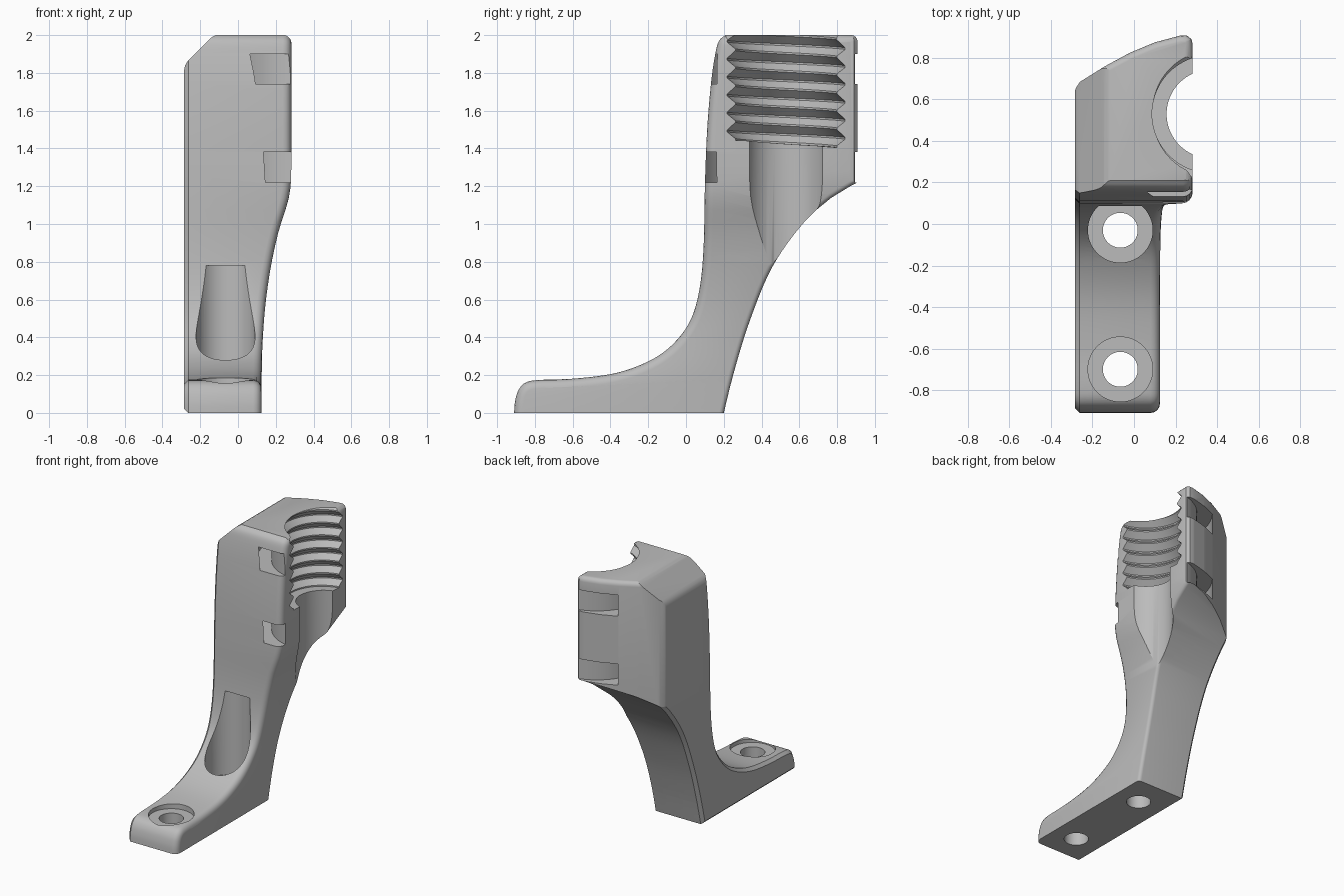
import bpy, bmesh, math
from mathutils import Vector

if "Cube" in bpy.data.objects:
    bpy.data.objects.remove(bpy.data.objects["Cube"], do_unlink=True)

grey = bpy.data.materials.new("plain grey")
grey.use_nodes = True
grey.diffuse_color = (0.5, 0.5, 0.5, 1)
grey.node_tree.nodes["Principled BSDF"].inputs["Base Color"].default_value = (0.5, 0.5, 0.5, 1)


def finish(name, bm):
    bmesh.ops.recalc_face_normals(bm, faces=bm.faces)
    mesh = bpy.data.meshes.new(name)
    bm.to_mesh(mesh)
    bm.free()
    mesh.materials.append(grey)
    ob = bpy.data.objects.new(name, mesh)
    bpy.context.collection.objects.link(ob)
    return ob


def loft(name, rings):
    """Skin closed rings of equal length and cap both ends."""
    bm = bmesh.new()
    rows = [[bm.verts.new(p) for p in ring] for ring in rings]
    n = len(rows[0])
    for a, b in zip(rows, rows[1:]):
        for i in range(n):
            bm.faces.new((a[i], a[(i + 1) % n], b[(i + 1) % n], b[i]))
    bm.faces.new(rows[0])
    bm.faces.new(rows[-1])
    return finish(name, bm)


def circle(radius, x, y, z, n=64):
    return [(x + radius * math.cos(t * math.tau / n), y + radius * math.sin(t * math.tau / n), z)
            for t in range(n)]


def cylinder(name, radius, x, y, z0, z1):
    return loft(name, [circle(radius, x, y, z) for z in (z0, z1)])


def smooth_curve(pts, steps=5):
    """Spline through 2D points."""
    pts = [Vector(p) for p in pts]
    out = []
    for i in range(len(pts) - 1):
        p0, p1, p2, p3 = pts[max(i - 1, 0)], pts[i], pts[i + 1], pts[min(i + 2, len(pts) - 1)]
        m1, m2 = (p2 - p0) / 2, (p3 - p1) / 2
        for s in range(steps):
            t = s / steps
            out.append(p1 * (2*t**3 - 3*t**2 + 1) + m1 * (t**3 - 2*t**2 + t)
                       + p2 * (3*t**2 - 2*t**3) + m2 * (t**3 - t**2))
    return out + [pts[-1]]


def at_height(curve, z):
    for a, b in zip(curve, curve[1:]):
        if a.y <= z <= b.y and b.y > a.y:
            return a.x + (b.x - a.x) * (z - a.y) / (b.y - a.y)
    return curve[-1].x


def inward(curve, i, side):
    """Unit normal pointing into the body, side is +1 for front and -1 for back."""
    d = curve[min(i + 1, len(curve) - 1)] - curve[max(i - 1, 0)]
    return Vector((d.y, -d.x)).normalized() * side


# Outlines: front and back as (y, z), right-hand flank as (x, z)
front = smooth_curve([(-.91, 0), (-.905, .06), (-.887, .12), (-.85, .16), (-.78, .174), (-.6, .181),
                      (-.4, .205), (-.25, .25), (-.12, .32), (-.02, .42), (.04, .53), (.077, .69),
                      (.094, .9), (.1, 1.2), (.112, 1.5), (.133, 1.75), (.155, 1.9), (.175, 1.97),
                      (.21, 2)])
back = smooth_curve([(.2, 0), (.255, .22), (.335, .48), (.45, .76), (.6, .98), (.75, 1.125),
                     (.905, 1.22), (1, 1.27), (1.1, 1.33), (1.18, 1.45), (1.22, 1.65), (1.23, 2)])
flank = smooth_curve([(.125, 0), (.125, .2), (.13, .4), (.147, .6), (.178, .8), (.217, .97),
                      (.253, 1.08), (.275, 1.17), (.282, 1.28), (.282, 1.5), (.282, 2)])
back = [Vector((at_height(back, p.y), p.y)) for p in front]

# Bracket body: one rounded ring per height
LEFT, CHAMFER = -.285, .022
rings = []
for i, f in enumerate(front):
    edge = at_height(flank, f.y)
    ring = []
    for curve, side, r in ((front, 1, .045), (back, -1, .025)):
        n = inward(curve, i, side)
        steps = [(LEFT, CHAMFER), (LEFT + CHAMFER, 0)]
        for k in range(5):
            a = math.radians(22.5 * k)
            steps.append((edge - r + r * math.sin(a), r * (1 - math.cos(a))))
        pts = []
        for x, inset in steps:
            p = curve[i] + n * inset
            z = f.y if i in (0, len(front) - 1) else min(max(p.y, .0005), 1.9995)
            pts.append((x, p.x, z))
        ring += pts if side > 0 else pts[::-1]
    rings.append(ring)
body = loft("bracket_body", rings)


def boolean(cutter, operation):
    mod = body.modifiers.new("cut", 'BOOLEAN')
    mod.operation, mod.object, mod.solver = operation, cutter, 'EXACT'
    dg = bpy.context.evaluated_depsgraph_get()
    mesh = bpy.data.meshes.new_from_object(body.evaluated_get(dg))
    body.modifiers.clear()
    body.data = mesh
    bpy.data.objects.remove(cutter, do_unlink=True)


# Trim the plan shape: curved back with softened top rim
plan = [(-.32, -1.1), (-.32, .5), (-.288, .63), (-.28, .655), (-.26, .685), (-.14, .76), (-.02, .825),
        (.1, .875), (.22, .907), (.255, .908), (.277, .89), (.284, .86), (.32, .76), (.32, -1.1)]
trim = loft("plan_trim", [[(x, y, z) for x, y in plan] for z in (-.2, 2.001)])
bev = trim.modifiers.new("rim", 'BEVEL')
bev.width, bev.segments, bev.limit_method, bev.angle_limit = .035, 4, 'ANGLE', math.radians(75)
boolean(trim, 'INTERSECT')

# Trim the front shape: slanted top corner, rounded opposite corner
face = [(-.25, -.015), (-.3, .035), (-.3, 1.74), (-.286, 1.81), (-.28, 1.84), (-.265, 1.865),
        (-.145, 1.985), (-.125, 1.997), (-.1, 2.005), (.24, 2.005), (.262, 1.994), (.276, 1.98),
        (.283, 1.96), (.3, 1.9), (.3, -.015)]
boolean(loft("face_trim", [[(x, y, z) for x, z in face] for y in (-1.2, 1.2)]), 'INTERSECT')

# Plain vertical channel below the thread
AX, AY = .37, .53
boolean(cylinder("channel", .213, AX, AY, -.1, 2.1), 'DIFFERENCE')

# Helical thread, half turn facing the body
PITCH, TURNS, SEG = .095, 8, 40
profile = [(.283, 0), (.283, .1), (.325, .47), (.325, .57)]
steps = [(r, (t + u) * PITCH) for t in range(TURNS) for r, u in profile]
rows = []
bm = bmesh.new()
for j in range(SEG + 1):
    a = math.pi / 2 + math.pi * j / SEG
    rows.append([bm.verts.new((AX + r * math.cos(a), AY + r * math.sin(a),
                               1.40 + z + PITCH * j / SEG / 2)) for r, z in steps])
for a, b in zip(rows, rows[1:]):
    for i in range(len(steps) - 1):
        bm.faces.new((a[i], b[i], b[i + 1], a[i + 1]))
bm.faces.new([r[0] for r in rows])
bm.faces.new([r[-1] for r in rows])
bm.faces.new(rows[0] + rows[-1][::-1])
boolean(finish("thread", bm), 'DIFFERENCE')

# Ring-shaped strap slots around the thread
for z0, z1 in ((1.22, 1.38), (1.74, 1.9)):
    outer = [circle(.485, AX, AY, z, 96) for z in (z0, z1)]
    inner = [circle(.378, AX, AY, z, 96) for z in (z1, z0)]
    bm = bmesh.new()
    loops = [[bm.verts.new(p) for p in ring] for ring in outer + inner]
    for a, b in zip(loops, loops[1:] + loops[:1]):
        for i in range(96):
            k = (i + 1) % 96
            bm.faces.new((a[i], a[k], b[k], b[i]))
    boolean(finish("strap_slot", bm), 'DIFFERENCE')

# Screw holes with counterbores
for y, top in ((-.03, .78), (-.7, .4)):
    boolean(cylinder("counterbore", .156, -.066, y, .147, top), 'DIFFERENCE')
    boolean(cylinder("screw_hole", .084, -.066, y, -.1, .3), 'DIFFERENCE')

# Shading
bpy.ops.object.select_all(action='DESELECT')
body.select_set(True)
bpy.context.view_layer.objects.active = body
bpy.ops.object.shade_smooth_by_angle(angle=math.radians(28))
